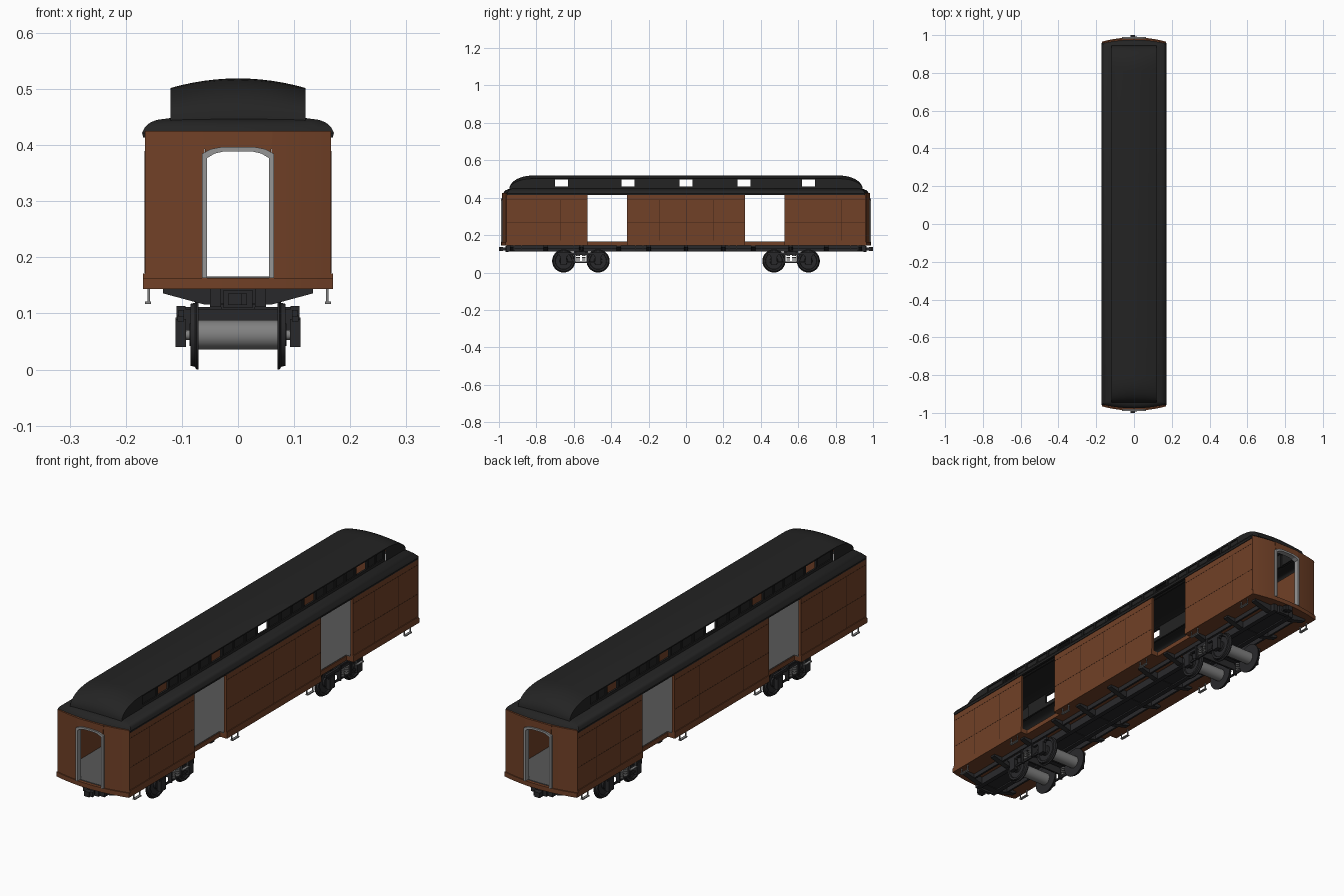
import bpy, bmesh, math
from mathutils import Matrix, Vector

if "Cube" in bpy.data.objects:
    bpy.data.objects.remove(bpy.data.objects["Cube"])


def mat(name, r, g, b):
    m = bpy.data.materials.new(name)
    m.diffuse_color = (r, g, b, 1)
    m.use_nodes = True
    m.node_tree.nodes["Principled BSDF"].inputs["Base Color"].default_value = m.diffuse_color
    return m


BROWN = mat("brown paint", 0.165, 0.052, 0.020)
SEAM = mat("dark brown seam", 0.05, 0.018, 0.008)
BLACK = mat("roof black", 0.017, 0.017, 0.017)
IRON = mat("iron black", 0.022, 0.022, 0.024)
GREY = mat("light grey", 0.30, 0.30, 0.30)
FLOOR = mat("floor grey", 0.10, 0.10, 0.10)
STEEL = mat("steel grey", 0.22, 0.22, 0.22)


def finish(name, bm, m, smooth=None):
    bmesh.ops.recalc_face_normals(bm, faces=bm.faces)
    me = bpy.data.meshes.new(name)
    bm.to_mesh(me)
    bm.free()
    me.materials.append(m)
    if smooth:
        me.shade_smooth()
        me.set_sharp_from_angle(angle=math.radians(smooth))
    ob = bpy.data.objects.new(name, me)
    bpy.context.collection.objects.link(ob)
    return ob


def add_box(bm, x0, x1, y0, y1, z0, z1):
    c = Vector(((x0 + x1) / 2, (y0 + y1) / 2, (z0 + z1) / 2))
    s = (abs(x1 - x0), abs(y1 - y0), abs(z1 - z0), 1)
    bmesh.ops.create_cube(bm, size=1, matrix=Matrix.Translation(c) @ Matrix.Diagonal(s))


def boxes(name, m, items):
    bm = bmesh.new()
    for b in items:
        add_box(bm, *b)
    return finish(name, bm, m)


def add_loft(bm, rings, caps=True, closed=True):
    vs = [[bm.verts.new(p) for p in r] for r in rings]
    n = len(vs[0])
    for a, b in zip(vs, vs[1:]):
        for i in range(n if closed else n - 1):
            bm.faces.new((a[i], a[(i + 1) % n], b[(i + 1) % n], b[i]))
    if caps:
        bm.faces.new(vs[0])
        bm.faces.new(vs[-1])


def add_prism(bm, pts, a, b, axis="z"):
    f = (lambda p, t: (p[0], p[1], t)) if axis == "z" else (lambda p, t: (p[0], t, p[1]))
    add_loft(bm, [[f(p, t) for p in pts] for t in (a, b)])


D0, D1, NOTCH = 0.315, 0.527, 0.137   # baggage door limits and sill recess
SIDES = (-1, 1)


def plan(hw, yc, bow, notch=False):
    """Car outline seen from above, with bowed ends."""
    xs = [hw * (i / 6 - 1) for i in range(13)]
    front = [(x, -(yc - bow * (x / hw) ** 2)) for x in xs]
    side = [(hw, -D1), (NOTCH, -D1), (NOTCH, -D0), (hw, -D0),
            (hw, D0), (NOTCH, D0), (NOTCH, D1), (hw, D1)] if notch else []
    half = front + side
    return half + [(-x, -y) for x, y in half]


# floor: brown slab with door recesses, grey deck on top
bm = bmesh.new()
add_prism(bm, plan(0.169, 0.988, 0.022, True), 0.144, 0.163)
finish("floor_slab", bm, BROWN)
bm = bmesh.new()
add_prism(bm, plan(0.134, 0.975, 0.012), 0.163, 0.166)
for s in SIDES:
    for a, b in ((-0.95, -D1), (-D0, D0), (D1, 0.95)):
        add_box(bm, s * 0.134, s * 0.157, a, b, 0.163, 0.166)
finish("floor_deck", bm, FLOOR)

# side walls with two open doorways each, and sill strips
WALLS = ((-0.96, -D1), (-D0, D0), (D1, 0.96))
boxes("side_walls", BROWN, [(s * 0.156, s * 0.166, a, b, 0.145, 0.42) for s in SIDES for a, b in WALLS])
boxes("side_sills", BROWN, [(s * 0.16, s * 0.169, a, b, 0.15, 0.171) for s in SIDES for a, b in WALLS])

# panel seams as thin plates
seams = []
for s in SIDES:
    for a, b in WALLS:
        for z in (0.265, 0.388):
            seams.append((s * 0.165, s * 0.1665, a + 0.003, b - 0.003, z, z + 0.0018))
    for y in (-0.83, -0.67, -0.145, 0.0, 0.145, 0.67, 0.83):
        seams.append((s * 0.165, s * 0.1665, y, y + 0.002, 0.172, 0.388))
boxes("panel_seams", SEAM, seams)

# bowed end walls either side of the end door, with arched header
ARCH = [(0.058 * (i / 4 - 1), 0.391 - 0.012 * (i / 4 - 1) ** 4) for i in range(9)]
bm = bmesh.new()
for e in SIDES:
    for s in SIDES:
        xs = [0.06 + 0.106 * i / 6 for i in range(7)]
        out = [(s * x, e * (0.984 - 0.022 * (x / 0.166) ** 2)) for x in xs]
        inn = [(s * min(x, 0.157), y - e * 0.01) for (_, y), x in zip(out, xs)]
        add_prism(bm, out + inn[::-1], 0.16, 0.425)
    add_prism(bm, ARCH + [(0.062, 0.425), (-0.062, 0.425)], e * 0.972, e * 0.983, "y")
finish("end_walls", bm, BROWN, 30)

# grey end door frames
bm = bmesh.new()
outer = [(x * 1.1, z + 0.006) for x, z in ARCH]
frame = [(-0.0638, 0.163)] + outer + [(0.0638, 0.163), (0.055, 0.163)]
frame += [(x * 0.948, z - 0.002) for x, z in ARCH[::-1]] + [(-0.055, 0.163)]
for e in SIDES:
    add_prism(bm, frame, e * 0.966, e * 0.990, "y")
finish("end_door_frames", bm, GREY)

# lower roof: rounded eaves lofted round the car outline
RINGS = ((0.160, 0.965, 0.02, 0.414), (0.169, 0.975, 0.02, 0.414), (0.171, 0.977, 0.02, 0.422),
         (0.166, 0.972, 0.02, 0.432), (0.157, 0.964, 0.018, 0.440), (0.145, 0.953, 0.014, 0.445),
         (0.115, 0.93, 0.004, 0.449))
bm = bmesh.new()
add_loft(bm, [[(x, y, z) for x, y in plan(h, yc, bow)] for h, yc, bow, z in RINGS], caps=False)
finish("lower_roof", bm, BLACK, 35)

# upper roof with bull-nosed ends
def crown(y):
    t = max(0, abs(y) - 0.81) / 0.135
    return math.sqrt(max(0, 1 - t ** 2.2))


YS = [0.81 + 0.135 * math.sin(i / 10 * math.pi / 2) for i in range(11)]
YS = [-y for y in YS[::-1]] + YS
XS = [0.12 * (i / 6 - 1) for i in range(13)]


def roof_z(x, y):
    return 0.444 + (0.058 + 0.017 * (1 - (x / 0.12) ** 2)) * crown(y)


bm = bmesh.new()
add_loft(bm, [[(x, y, roof_z(x, y)) for x in XS] for y in YS], caps=False, closed=False)
for s in SIDES:   # overhanging edge and closed cheeks under the bull noses
    add_loft(bm, [[(s * 0.12, y, roof_z(0.12, y)) for y in YS[10:12]],
                  [(s * 0.12, y, 0.497) for y in YS[10:12]]], caps=False, closed=False)
    for e in SIDES:
        pts = [(s * 0.1195, e * y, roof_z(0.12, y)) for y in YS[11:]]
        bm.faces.new([bm.verts.new(p) for p in pts + [(s * 0.1195, e * 0.81, 0.444)]])
finish("upper_roof", bm, BLACK, 40)

# clerestory walls: rails, posts, blind panels and five open windows
OPEN = (-0.665, -0.31, 0.0, 0.31, 0.655)
parts = []
for s in SIDES:
    x0, x1 = s * 0.109, s * 0.117
    parts += [(x0, x1, -0.812, 0.812, 0.444, 0.460), (x0, x1, -0.812, 0.812, 0.497, 0.502)]
    edges = [-0.812] + [v for c in OPEN for v in (c - 0.035, c + 0.035)] + [0.812]
    for a, b in zip(edges[::2], edges[1::2]):
        parts.append((s * 0.109, s * 0.1125, a, b, 0.46, 0.497))
        n = max(1, round((b - a) / 0.075))
        for i in range(n + 1):
            y = a + 0.005 + (b - a - 0.01) * i / n
            parts.append((x0, x1, y - 0.005, y + 0.005, 0.46, 0.497))
boxes("clerestory_walls", BLACK, parts)

# underframe: centre sill, edge rails, bolsters and couplers
parts = [(-0.05, 0.05, -0.95, 0.95, 0.118, 0.144)]
for s in SIDES:
    parts += [(s * 0.085, s * 0.093, -0.93, 0.93, 0.125, 0.144),
              (s * 0.03, s * 0.05, -0.96, 0.96, 0.112, 0.144)]
boxes("centre_sill", IRON, parts)
bm = bmesh.new()
for y in (-0.93, -0.75, -0.56, -0.36, -0.2, 0, 0.2, 0.36, 0.56, 0.75, 0.93):
    add_prism(bm, [(-0.134, 0.144), (-0.134, 0.136), (-0.06, 0.116), (0.06, 0.116),
                   (0.134, 0.136), (0.134, 0.144)], y - 0.012, y + 0.012, "y")
finish("crossbearers", bm, IRON)
parts = []
for e in SIDES:
    parts += [(-0.01, 0.01, e * 0.93, e * 0.985, 0.119, 0.133), (-0.018, 0.006, e * 0.978, e * 1.0, 0.115, 0.136),
              (0.006, 0.016, e * 0.978, e * 0.992, 0.115, 0.136), (-0.026, 0.026, e * 0.95, e * 0.966, 0.110, 0.142)]
boxes("couplers", IRON, parts)

# stirrup steps under the sides
parts = []
for s in SIDES:
    for y in (-0.9, -0.58, -0.25, 0.25, 0.58, 0.9):
        for k in SIDES:
            parts.append((s * 0.157, s * 0.161, y + k * 0.018, y + k * 0.022, 0.12, 0.146))
        parts.append((s * 0.155, s * 0.166, y - 0.022, y + 0.022, 0.117, 0.121))
boxes("stirrup_steps", STEEL, parts)


# trucks: turned wheels, axles, side frames, springs
def add_lathe(bm, prof, y, z, n=28):
    rings = [[(x, y + r * math.cos(2 * math.pi * i / n), z + r * math.sin(2 * math.pi * i / n))
              for i in range(n)] for x, r in prof]
    add_loft(bm, rings)


WHEEL = ((0.070, 0.02), (0.070, 0.062), (0.074, 0.062), (0.077, 0.057), (0.085, 0.055),
         (0.085, 0.046), (0.080, 0.044), (0.080, 0.022), (0.086, 0.02), (0.086, 0.01))
wheels, axles, springs = bmesh.new(), bmesh.new(), bmesh.new()
frames = []
for t in (-0.562, 0.562):
    for a in SIDES:
        y = t + a * 0.092
        add_lathe(axles, ((-0.072, 0.026), (0.072, 0.026)), y, 0.062, 20)
        add_lathe(axles, ((-0.108, 0.009), (0.108, 0.009)), y, 0.062, 12)
        for s in SIDES:
            add_lathe(wheels, [(s * x, r) for x, r in WHEEL], y, 0.062)
            frames += [(s * 0.093, s * 0.111, y - 0.016, y + 0.016, 0.04, 0.09),
                       (s * 0.096, s * 0.108, y - 0.022, y + 0.022, 0.086, 0.096)]
    for s in SIDES:
        frames += [(s * 0.096, s * 0.106, t - 0.125, t + 0.125, 0.094, 0.106),
                   (s * 0.098, s * 0.104, t - 0.09, t + 0.09, 0.05, 0.058)]
        frames += [(s * 0.094, s * 0.110, t + k * 0.03, t + k * 0.038, 0.05, 0.113) for k in SIDES]
        for k in SIDES:   # stacked coil springs
            for i in range(4):
                c = Matrix.Translation((s * 0.101, t + k * 0.015, 0.063 + i * 0.009))
                bmesh.ops.create_cone(springs, cap_ends=True, segments=12, radius1=0.01,
                                      radius2=0.01, depth=0.005, matrix=c)
    frames += [(-0.104, 0.104, t - 0.025, t + 0.025, 0.097, 0.112), (-0.03, 0.03, t - 0.03, t + 0.03, 0.108, 0.12)]
    frames += [(-0.1, 0.1, t + k * 0.034 - 0.004, t + k * 0.034 + 0.004, 0.07, 0.108) for k in SIDES]
finish("wheels", wheels, IRON, 35)
finish("axles", axles, STEEL, 35)
finish("truck_springs", springs, STEEL, 35)
boxes("truck_frames", IRON, frames)
